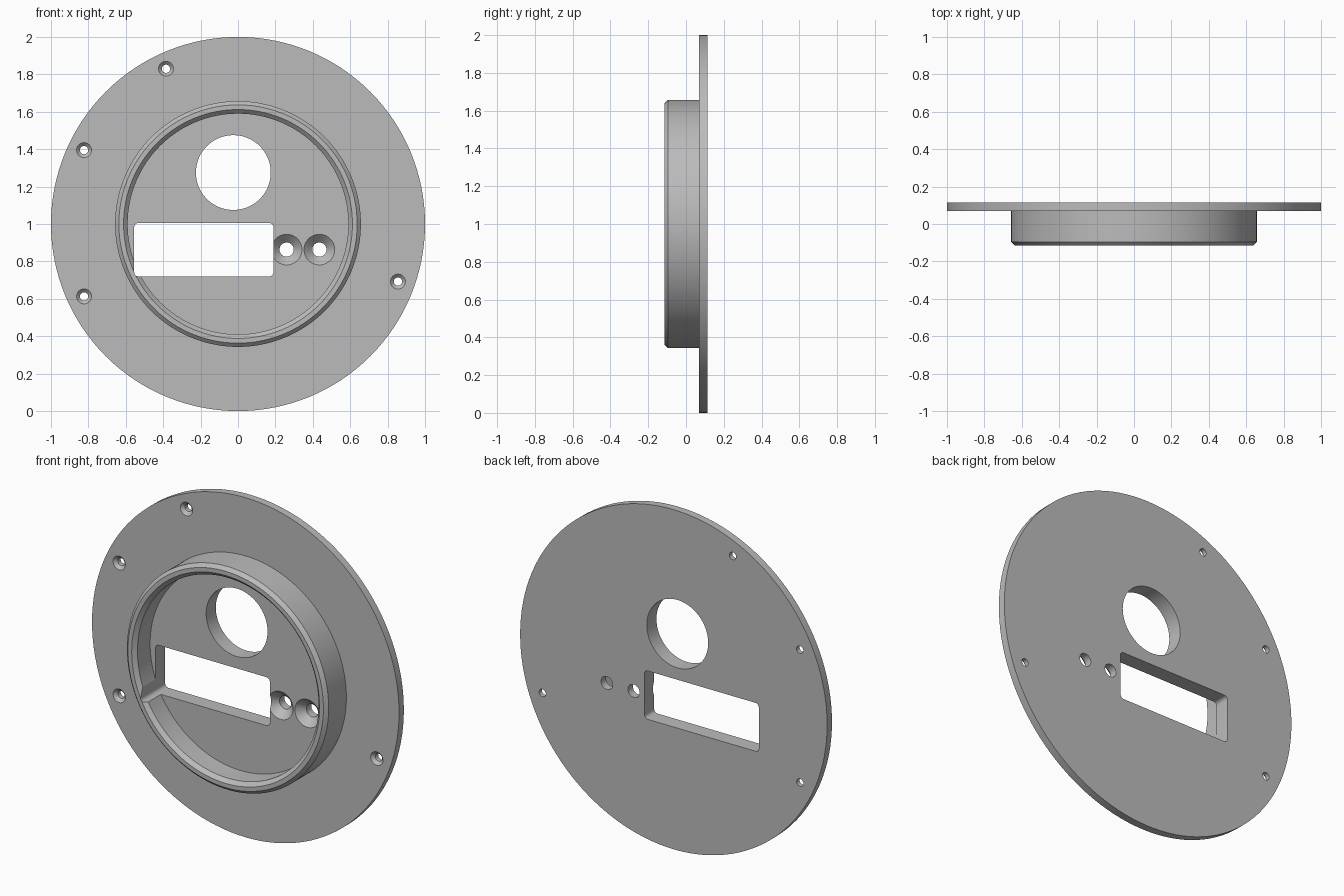
import bpy
import bmesh
from math import sin, cos, tau, radians

cube = bpy.data.objects.get("Cube")
if cube:
    bpy.data.objects.remove(cube, do_unlink=True)

grey = bpy.data.materials.new("plain grey")
grey.use_nodes = True
colour = (0.5, 0.5, 0.5, 1)
grey.diffuse_color = colour
grey.node_tree.nodes["Principled BSDF"].inputs["Base Color"].default_value = colour

BACK, FLANGE, FLOOR, FRONT = 0.115, 0.07, 0.025, -0.115


def make_object(name, bm):
    bmesh.ops.recalc_face_normals(bm, faces=bm.faces)
    mesh = bpy.data.meshes.new(name)
    bm.to_mesh(mesh)
    bm.free()
    mesh.materials.append(grey)
    obj = bpy.data.objects.new(name, mesh)
    bpy.context.collection.objects.link(obj)
    return obj


def turned(name, profile, x=0, z=0, steps=64):
    """Closed solid from (radius, y) rings about a y axis, capped at both ends."""
    bm = bmesh.new()
    rings = [[bm.verts.new((x + r * cos(tau * i / steps), y, z + r * sin(tau * i / steps)))
              for i in range(steps)] for r, y in profile]
    for a, b in zip(rings, rings[1:]):
        for i in range(steps):
            j = (i + 1) % steps
            bm.faces.new((a[i], a[j], b[j], b[i]))
    bm.faces.new(rings[0])
    bm.faces.new(rings[-1])
    return make_object(name, bm)


def rounded_slot(name, x0, x1, z0, z1, radius, steps=6):
    """Rounded rectangular prism running through the whole depth."""
    bm = bmesh.new()
    corners = [(x1 - radius, z1 - radius), (x0 + radius, z1 - radius),
               (x0 + radius, z0 + radius), (x1 - radius, z0 + radius)]
    verts = []
    for k, (cx, cz) in enumerate(corners):
        for i in range(steps + 1):
            a = tau / 4 * (k + i / steps)
            verts.append(bm.verts.new((cx + radius * cos(a), -0.3, cz + radius * sin(a))))
    face = bm.faces.new(verts)
    grown = bmesh.ops.extrude_face_region(bm, geom=[face])
    moved = [v for v in grown["geom"] if isinstance(v, bmesh.types.BMVert)]
    bmesh.ops.translate(bm, verts=moved, vec=(0, 0.6, 0))
    return make_object(name, bm)


def screw_cutter(name, x, z, head, hole, face_y):
    """Countersunk screw hole opening on the front at face_y."""
    depth = head - hole
    return turned(name, [(head, face_y - 0.02), (head, face_y),
                         (hole, face_y + depth), (hole, 0.2)], x, z, 40)


# Flange, raised collar with chamfered lip, and recessed floor
panel = turned("mounting_panel", [
    (0.59, FLOOR), (0.59, -0.093), (0.612, FRONT), (0.637, FRONT),
    (0.657, -0.095), (0.657, FLANGE), (1, FLANGE), (1, BACK)], z=1, steps=128)

# Openings in the floor
cutters = [
    turned("round_window_cutter", [(0.2, -0.05), (0.2, 0.2)], -0.025, 1.275, 80),
    rounded_slot("display_slot_cutter", -0.555, 0.19, 0.72, 1.005, 0.022),
]
for x in (0.26, 0.435):
    cutters.append(screw_cutter("floor_screw_cutter", x, 0.863, 0.082, 0.038, FLOOR))

# Screw holes around the flange
for x, z in ((-0.385, 1.83), (-0.823, 1.395), (-0.823, 0.613), (0.855, 0.692)):
    cutters.append(screw_cutter("flange_screw_cutter", x, z, 0.04, 0.022, FLANGE))

bpy.context.view_layer.objects.active = panel
for cutter in cutters:
    cutter.hide_render = True
    mod = panel.modifiers.new("cut", 'BOOLEAN')
    mod.operation = 'DIFFERENCE'
    mod.solver = 'EXACT'
    mod.object = cutter
    bpy.ops.object.modifier_apply(modifier=mod.name)
    bpy.data.objects.remove(cutter, do_unlink=True)

# Smooth walls with crisp edges
bpy.ops.object.select_all(action='DESELECT')
panel.select_set(True)
bpy.ops.object.shade_smooth_by_angle(angle=radians(25))
